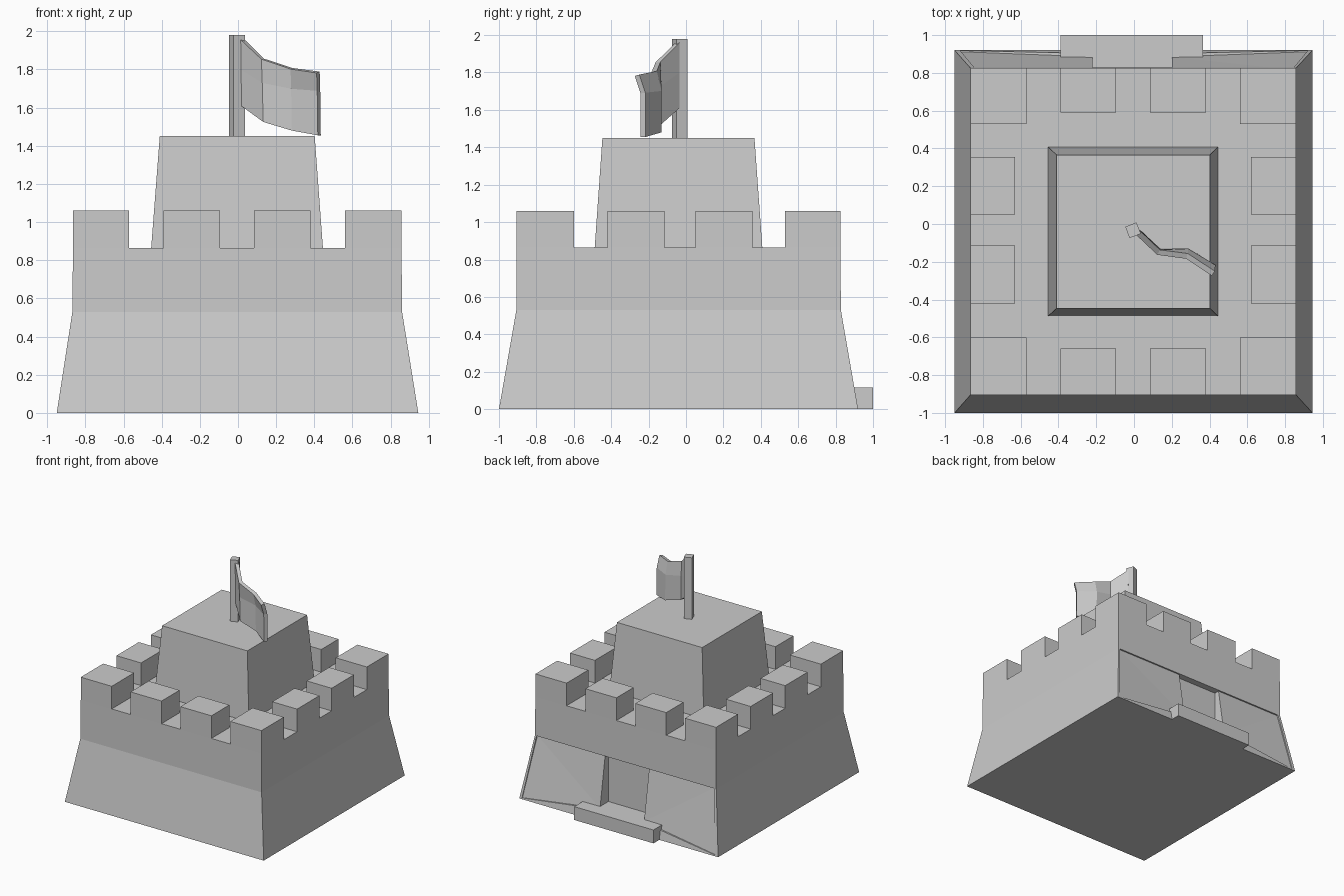
import bpy, bmesh
from mathutils import Vector

if "Cube" in bpy.data.objects:
    bpy.data.objects.remove(bpy.data.objects["Cube"])


def make_object(name, bm):
    bmesh.ops.recalc_face_normals(bm, faces=bm.faces)
    mesh = bpy.data.meshes.new(name)
    bm.to_mesh(mesh)
    bm.free()
    obj = bpy.data.objects.new(name, mesh)
    bpy.context.collection.objects.link(obj)
    return obj


def loft(name, rings):
    """Rings are (x0, x1, y0, y1, z), stacked upwards and capped."""
    bm = bmesh.new()
    loops = [[bm.verts.new(p) for p in ((a, c, z), (b, c, z), (b, d, z), (a, d, z))]
             for a, b, c, d, z in rings]
    for lo, hi in zip(loops, loops[1:]):
        for i in range(4):
            j = (i + 1) % 4
            bm.faces.new((lo[i], lo[j], hi[j], hi[i]))
    bm.faces.new(loops[0][::-1])
    bm.faces.new(loops[-1])
    return make_object(name, bm)


def box(name, x0, x1, y0, y1, z0, z1):
    return loft(name, [(x0, x1, y0, y1, z0), (x0, x1, y0, y1, z1)])


def cut(target, cutter):
    cutter.hide_render = True
    cutter.hide_set(True)
    mod = target.modifiers.new("cut", 'BOOLEAN')
    mod.operation = 'DIFFERENCE'
    mod.solver = 'EXACT'
    mod.object = cutter


# Main wall block with flared base
wall = loft("castle_wall", [(-0.95, 0.945, -1.0, 0.92, 0),
                            (-0.868, 0.86, -0.907, 0.828, 0.53),
                            (-0.865, 0.857, -0.905, 0.826, 0.865)])

# Shallow sunken panels either side of the back doorway
for side, inner in ((-1, -0.22), (1, 0.20)):
    bm = bmesh.new()
    face = [(side * 0.92, 0.912, 0.01), (inner, 0.885, 0.10),
            (inner, 0.815, 0.53), (side * 0.845, 0.815, 0.53)]
    for p in face:
        bm.verts.new(p)
        bm.verts.new(Vector(p) + Vector((0, 0.3, 0)))
    bmesh.ops.convex_hull(bm, input=bm.verts)
    cut(wall, make_object("panel_cutter", bm))

# Doorway recess and step
cut(wall, box("door_cutter", -0.22, 0.20, 0.77, 1.2, 0.10, 0.53))
box("door_step", -0.39, 0.365, 0.76, 1.0, 0, 0.115)

# Battlements: corner blocks, then two blocks along each side
Z0, Z1 = 0.865, 1.06
for x0, x1 in ((-0.865, -0.57), (0.56, 0.857)):
    for y0, y1 in ((-0.905, -0.60), (0.53, 0.826)):
        box("corner_merlon", x0, x1, y0, y1, Z0, Z1)
for x0, x1 in ((-0.39, -0.095), (0.085, 0.38)):
    for y0, y1 in ((-0.905, -0.66), (0.59, 0.826)):
        box("merlon", x0, x1, y0, y1, Z0, Z1)
for y0, y1 in ((-0.42, -0.115), (0.05, 0.355)):
    for x0, x1 in ((-0.865, -0.63), (0.62, 0.857)):
        box("merlon", x0, x1, y0, y1, Z0, Z1)

# Tapered keep
loft("keep", [(-0.455, 0.445, -0.488, 0.408, 0.865),
              (-0.41, 0.402, -0.447, 0.366, 1.45)])

# Square flag pole, slightly turned
pole = box("flag_pole", -0.032, 0.032, -0.032, 0.032, 1.45, 1.98)
pole.location = (-0.005, -0.033, 0)
pole.rotation_euler.z = 0.37

# Waving flag: columns of (x, y_top, y_low, z_top, z_mid, z_bottom)
columns = [(0.02, -0.045, -0.045, 1.96, 1.80, 1.61),
           (0.13, -0.150, -0.145, 1.855, 1.73, 1.525),
           (0.28, -0.170, -0.145, 1.805, 1.70, 1.48),
           (0.42, -0.262, -0.230, 1.785, 1.69, 1.455)]
bm = bmesh.new()
grid = [[bm.verts.new(p) for p in ((x, yt, zt), (x + 0.003, yl, zm), (x + 0.006, yl, zb))]
        for x, yt, yl, zt, zm, zb in columns]
for a, b in zip(grid, grid[1:]):
    for i in range(2):
        bm.faces.new((a[i], a[i + 1], b[i + 1], b[i]))
flag = make_object("flag", bm)
solid = flag.modifiers.new("thickness", 'SOLIDIFY')
solid.thickness = 0.03
solid.offset = 0
